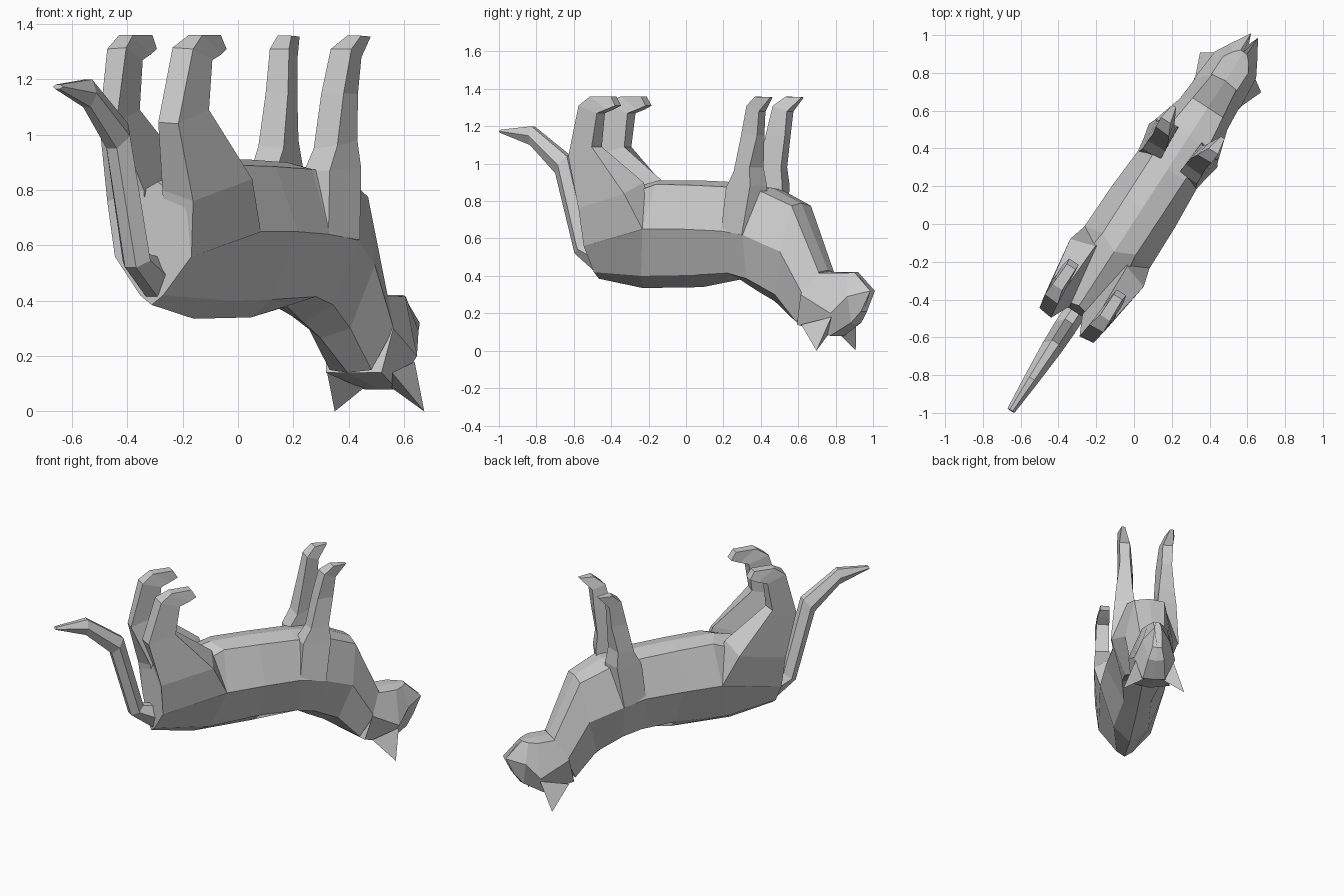
import bpy, bmesh, math
from mathutils import Vector

# Local frame: s = along the body (tail to nose), t = sideways, z = up.
# The animal lies on its back, turned 57 degrees from the x axis.
A = math.radians(57)
FWD = Vector((math.cos(A), math.sin(A), 0))
SIDE = Vector((math.sin(A), -math.cos(A), 0))
SHIFT = Vector((-0.007, 0.004, 0))


def place(p):
    return FWD * p[0] + SIDE * p[1] + Vector((0, 0, p[2])) + SHIFT


def loft(name, rings):
    """Skin a list of closed rings and cap both ends; a one-point ring is a tip."""
    bm = bmesh.new()
    rows = [[bm.verts.new(place(p)) for p in r] for r in rings]
    for a, b in zip(rows, rows[1:]):
        n = len(a)
        for i in range(n):
            j = (i + 1) % n
            if len(b) == 1:
                bm.faces.new((a[i], a[j], b[0]))
            else:
                bm.faces.new((a[i], a[j], b[j], b[i]))
    for r in (rows[0], rows[-1]):
        if len(r) > 2:
            bm.faces.new(r)
    bmesh.ops.recalc_face_normals(bm, faces=bm.faces[:])
    me = bpy.data.meshes.new(name)
    bm.to_mesh(me)
    bm.free()
    ob = bpy.data.objects.new(name, me)
    bpy.context.collection.objects.link(ob)
    return ob


def full_ring(half):
    """Half section (spine point ... belly point) to a symmetric ring."""
    return half + [(s, -t, z) for s, t, z in half[-2:0:-1]]


def pair(name, rings):
    for label, k in (("right", 1), ("left", -1)):
        loft(f"{name}_{label}", [[(s, k * t, z) for s, t, z in r] for r in rings])


# Torso and neck: spine, back edge, flank, belly edge, belly
torso = [
    [(-.56, 0, .385), (-.56, .05, .42), (-.55, .165, .56), (-.56, .16, .74), (-.52, 0, .83)],
    [(-.28, 0, .335), (-.22, .11, .40), (-.15, .205, .65), (-.13, .105, .89), (-.18, 0, .91)],
    [(.10, 0, .34), (.11, .085, .405), (.10, .20, .65), (.10, .107, .885), (.10, 0, .91)],
    [(.34, 0, .38), (.34, .125, .415), (.336, .185, .64), (.34, .108, .875), (.34, 0, .90)],
    [(.45, 0, .32), (.46, .12, .385), (.49, .21, .62), (.53, .12, .86), (.55, 0, .87)],
    [(.56, 0, .265), (.62, .09, .30), (.69, .15, .53), (.73, .095, .775), (.73, 0, .79)],
    [(.74, 0, .14), (.76, .09, .15), (.83, .14, .30), (.89, .075, .42), (.90, 0, .43)],
]
loft("torso", [full_ring(h) for h in torso])

# Head and muzzle
head = [
    [(.74, 0, .14), (.78, .12, .14), (.82, .145, .30), (.88, .08, .415), (.89, 0, .42)],
    [(.95, 0, .08), (.96, .07, .08), (1.0, .13, .20), (1.0, .08, .415), (1.0, 0, .42)],
    [(1.08, 0, .14), (1.08, .05, .15), (1.08, .085, .29), (1.05, .05, .415), (1.05, 0, .42)],
    [(1.13, 0, .21), (1.13, .03, .21), (1.185, .022, .32), (1.08, .02, .42), (1.08, 0, .42)],
]
loft("head", [full_ring(h) for h in head])

# Ears
pair("ear", [[(.82, .14, .14), (.94, .06, .085), (1.0, .12, .18)], [(.952, .193, 0)]])

# Hind legs: inner back, outer back, outer front, inner front
pair("hind_leg", [
    [(-.53, .04, .62), (-.55, .165, .56), (-.15, .204, .65), (-.15, .06, .70)],
    [(-.55, .04, .80), (-.57, .185, .76), (-.25, .232, .84), (-.21, .10, .90)],
    [(-.655, .09, 1.045), (-.645, .17, 1.04), (-.48, .195, 1.09), (-.47, .11, 1.09)],
    [(-.575, .10, 1.315), (-.57, .185, 1.31), (-.45, .19, 1.27), (-.45, .11, 1.27)],
    [(-.50, .12, 1.36), (-.50, .18, 1.36), (-.39, .19, 1.29), (-.39, .115, 1.29)],
    [(-.37, .12, 1.36), (-.37, .175, 1.36), (-.34, .18, 1.31), (-.34, .12, 1.31)],
])

# Front legs
pair("front_leg", [
    [(.34, .04, .60), (.336, .18, .64), (.49, .215, .62), (.55, .06, .60)],
    [(.36, .06, .87), (.36, .17, .87), (.53, .195, .88), (.56, .075, .88)],
    [(.415, .065, .95), (.41, .17, .96), (.52, .185, .98), (.545, .085, .98)],
    [(.455, .072, 1.15), (.455, .168, 1.15), (.555, .165, 1.15), (.56, .10, 1.15)],
    [(.49, .09, 1.31), (.495, .176, 1.31), (.57, .17, 1.28), (.57, .105, 1.28)],
    [(.552, .12, 1.358), (.552, .18, 1.358), (.64, .165, 1.355), (.64, .142, 1.355)],
])

# Tail: outer edge (s, z), inner edge (s, z), half width
tail = []
for s0, z0, s1, z1, w in [(-.54, .40, -.50, .55, .06), (-.70, .52, -.62, .57, .06),
                          (-.825, .95, -.75, 1.04, .055), (-.99, 1.10, -.98, 1.20, .04),
                          (-1.185, 1.165, -1.18, 1.182, .022)]:
    sm, zm = (s0 + s1) / 2, (z0 + z1) / 2
    tail.append([(s0, -w * .4, z0), (s0, w * .4, z0), (sm, w, zm),
                 (s1, w * .4, z1), (s1, -w * .4, z1), (sm, -w, zm)])
loft("tail", tail)
